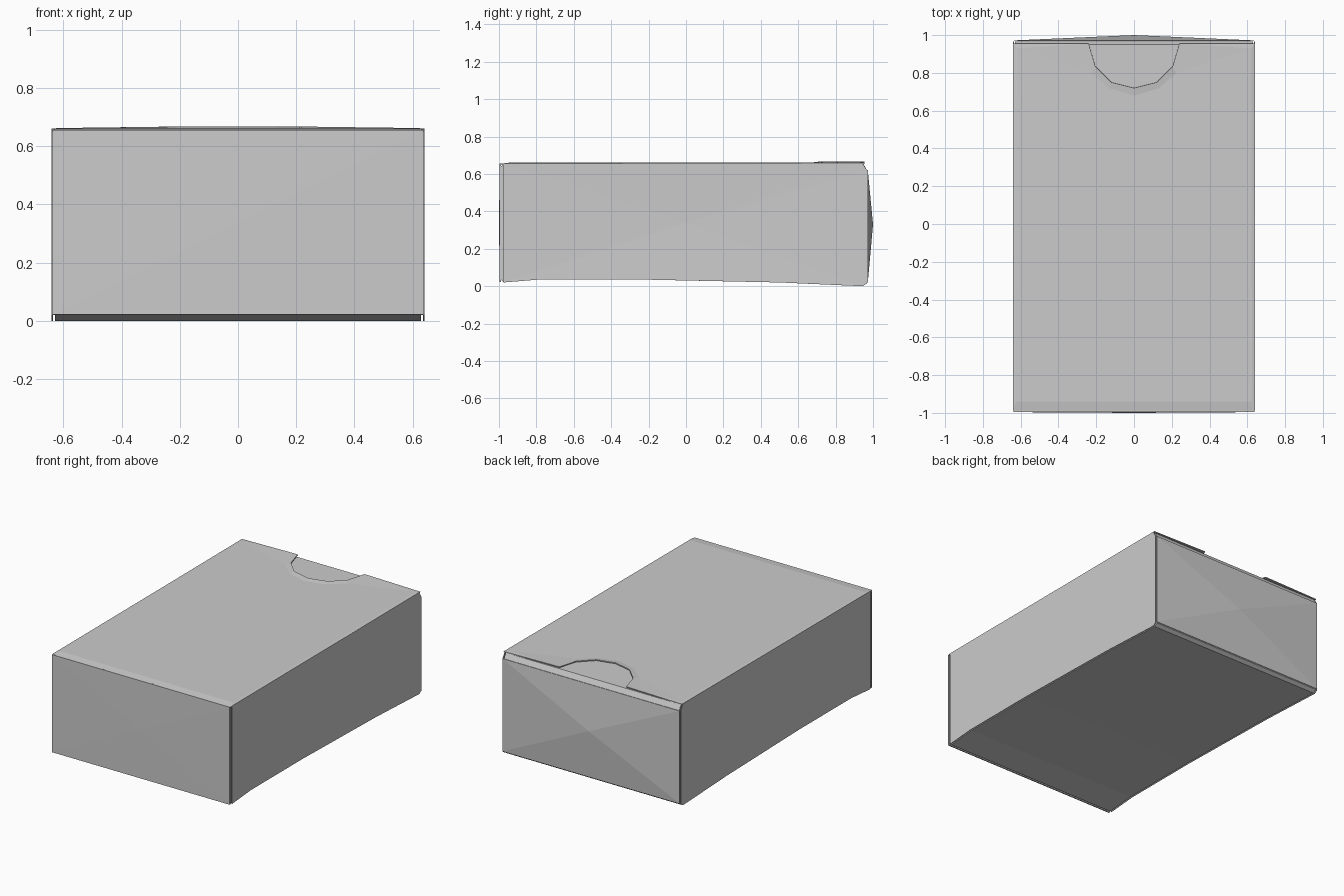
import bpy, bmesh
from mathutils import Vector

if "Cube" in bpy.data.objects:
    bpy.data.objects.remove(bpy.data.objects["Cube"])


def finish(name, bm, thickness=0):
    me = bpy.data.meshes.new(name)
    bm.normal_update()
    bm.to_mesh(me)
    bm.free()
    ob = bpy.data.objects.new(name, me)
    bpy.context.collection.objects.link(ob)
    if thickness:
        mod = ob.modifiers.new("card", 'SOLIDIFY')
        mod.thickness = thickness
        mod.offset = -1
    return ob


def fan_panel(name, outline, centre, outward, thickness):
    """Card panel: outline joined to a pushed-in or bulged centre point."""
    bm = bmesh.new()
    vs = [bm.verts.new(p) for p in outline]
    c = bm.verts.new(centre)
    for i, v in enumerate(vs):
        f = bm.faces.new((v, vs[(i + 1) % len(vs)], c))
        f.normal_update()
        if f.normal.dot(Vector(outward)) < 0:
            f.normal_flip()
    return finish(name, bm, thickness)


# Inner body: side profile extruded across the width, with a sagging base
W = 0.629
floor = [(-0.975, 0.02), (-0.78, 0.036), (-0.25, 0.036), (0.5, 0.02),
         (0.945, 0.0), (0.967, 0.015)]
profile = [(-0.99, 0.64), (-0.99, 0.035)] + floor + [
    (0.967, 0.62), (0.95, 0.652), (-0.975, 0.652)]
bm = bmesh.new()
face = bm.faces.new([bm.verts.new((-W, y, z)) for y, z in profile])
ext = bmesh.ops.extrude_face_region(bm, geom=[face])
moved = [g for g in ext['geom'] if isinstance(g, bmesh.types.BMVert)]
bmesh.ops.translate(bm, verts=moved, vec=(2 * W, 0, 0))
bmesh.ops.recalc_face_normals(bm, faces=bm.faces[:])
finish("box_body", bm)

# Side panels, slightly dented
side = floor + [(0.967, 0.62), (0.945, 0.656), (0, 0.658), (-0.975, 0.656)]
for name, s in (("left_panel", -1), ("right_panel", 1)):
    fan_panel(name, [(s * 0.64, y, z) for y, z in side],
              (s * 0.634, 0, 0.34), (s, 0, 0), 0.004)

# Front panel, nearly flat
front = [(-0.637, 0.022), (0.637, 0.022), (0.637, 0.655), (-0.637, 0.655)]
fan_panel("front_panel", [(x, -0.996, z) for x, z in front],
          (0, -1.0, 0.34), (0, -1, 0), 0.008)

# Back panel, bulging outward in the middle
back = [(-0.635, 0.02), (0, 0.02), (0.635, 0.02), (0.635, 0.33),
        (0.635, 0.62), (0, 0.62), (-0.635, 0.62), (-0.635, 0.33)]
fan_panel("back_panel", [(x, 0.972, z) for x, z in back],
          (0, 1.0, 0.33), (0, 1, 0), 0.004)

# Lid panel with a thumb notch and a gently raised lip around it
half_notch = [(0.24, 0.955), (0.205, 0.835), (0.12, 0.75), (0, 0.72)]
half_ring = [(0.62, 0.93), (0.225, 0.80), (0.13, 0.718), (0, 0.68)]


def mirrored(pts):
    return pts + [(-x, y) for x, y in reversed(pts[:-1])]


bm = bmesh.new()
notch = [bm.verts.new((x, y, 0.667)) for x, y in mirrored(half_notch)]
ring = [bm.verts.new((x, y, 0.662)) for x, y in mirrored(half_ring)]
fr, fl = [bm.verts.new((x, -0.94, 0.661)) for x in (0.625, -0.625)]
er, el = [bm.verts.new((x, -0.988, 0.655)) for x in (0.64, -0.64)]
br, bl = [bm.verts.new((x, 0.955, 0.66)) for x in (0.64, -0.64)]
for a in range(len(notch) - 1):
    bm.faces.new((notch[a], notch[a + 1], ring[a + 1], ring[a]))
bm.faces.new([fl, fr] + ring)
bm.faces.new((el, er, fr, fl))
bm.faces.new((er, br, ring[0], fr))
bm.faces.new((bl, el, fl, ring[-1]))
bm.faces.new((br, notch[0], ring[0]))
bm.faces.new((notch[-1], bl, ring[-1]))
for f in bm.faces:
    f.normal_update()
    if f.normal.z < 0:
        f.normal_flip()
bmesh.ops.triangulate(bm, faces=[f for f in bm.faces if len(f.verts) > 4])
finish("lid_panel", bm, 0.006)
